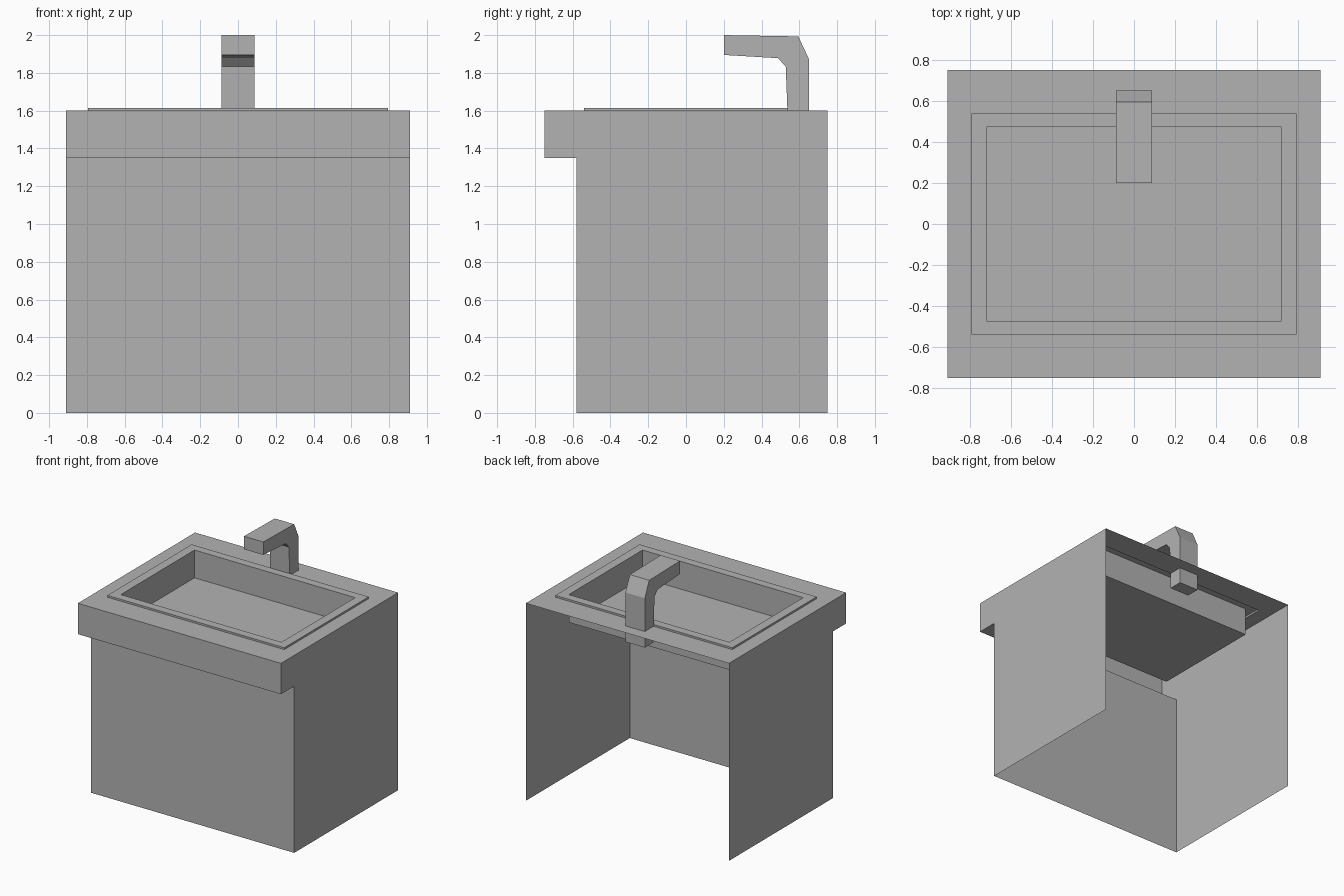
import bpy
import bmesh

cube = bpy.data.objects.get("Cube")
if cube:
    bpy.data.objects.remove(cube, do_unlink=True)

grey = bpy.data.materials.new("plain grey")
grey.use_nodes = True
colour = (0.45, 0.45, 0.45, 1)
grey.diffuse_color = colour
grey.node_tree.nodes["Principled BSDF"].inputs["Base Color"].default_value = colour


def finish(bm, name):
    mesh = bpy.data.meshes.new(name)
    bm.to_mesh(mesh)
    bm.free()
    mesh.materials.append(grey)
    obj = bpy.data.objects.new(name, mesh)
    bpy.context.collection.objects.link(obj)
    return obj


def prism(profile, half_width):
    """Extrude a side profile of (y, z) points across x."""
    bm = bmesh.new()
    face = bm.faces.new([bm.verts.new((-half_width, y, z)) for y, z in profile])
    moved = bmesh.ops.extrude_face_region(bm, geom=[face], use_keep_orig=True)["geom"]
    for v in moved:
        if isinstance(v, bmesh.types.BMVert):
            v.co.x = half_width
    bmesh.ops.recalc_face_normals(bm, faces=bm.faces)
    return bm


HX, HY, TOP = 0.91, 0.75, 1.6

# Cabinet: thin shell with an overhanging front lip, open at back, floor and top
bm = prism([(HY, 0), (HY, TOP), (-HY, TOP), (-HY, 1.35), (-0.58, 1.35), (-0.58, 0)], HX)
open_faces = [f for f in bm.faces
              if f.normal.y > 0.9 or abs(f.normal.z) > 0.9 and not 1 < f.calc_center_median().z < 1.5]
bmesh.ops.delete(bm, geom=open_faces, context="FACES")
finish(bm, "cabinet")

# Countertop, raised rim and basin: nested rectangles joined from outside inward
bm = bmesh.new()
loops = []
for hx, hy, z in [(HX, HY, TOP), (0.793, 0.54, TOP), (0.793, 0.54, 1.615),
                  (0.72, 0.472, 1.615), (0.72, 0.472, 1.39)]:
    loops.append([bm.verts.new((sx * hx, sy * hy, z))
                  for sx, sy in ((-1, -1), (1, -1), (1, 1), (-1, 1))])
for outer, inner in zip(loops, loops[1:]):
    for i in range(4):
        j = (i + 1) % 4
        bm.faces.new((outer[i], outer[j], inner[j], inner[i]))
bm.faces.new(loops[-1])
finish(bm, "countertop_and_basin")

# Tap: bent spout whose stem passes through the countertop
bm = prism([(0.2, 2.0), (0.595, 1.993), (0.652, 1.87), (0.652, 1.47), (0.54, 1.47),
            (0.537, 1.6), (0.528, 1.833), (0.487, 1.878), (0.2, 1.895)], 0.087)
finish(bm, "tap")
